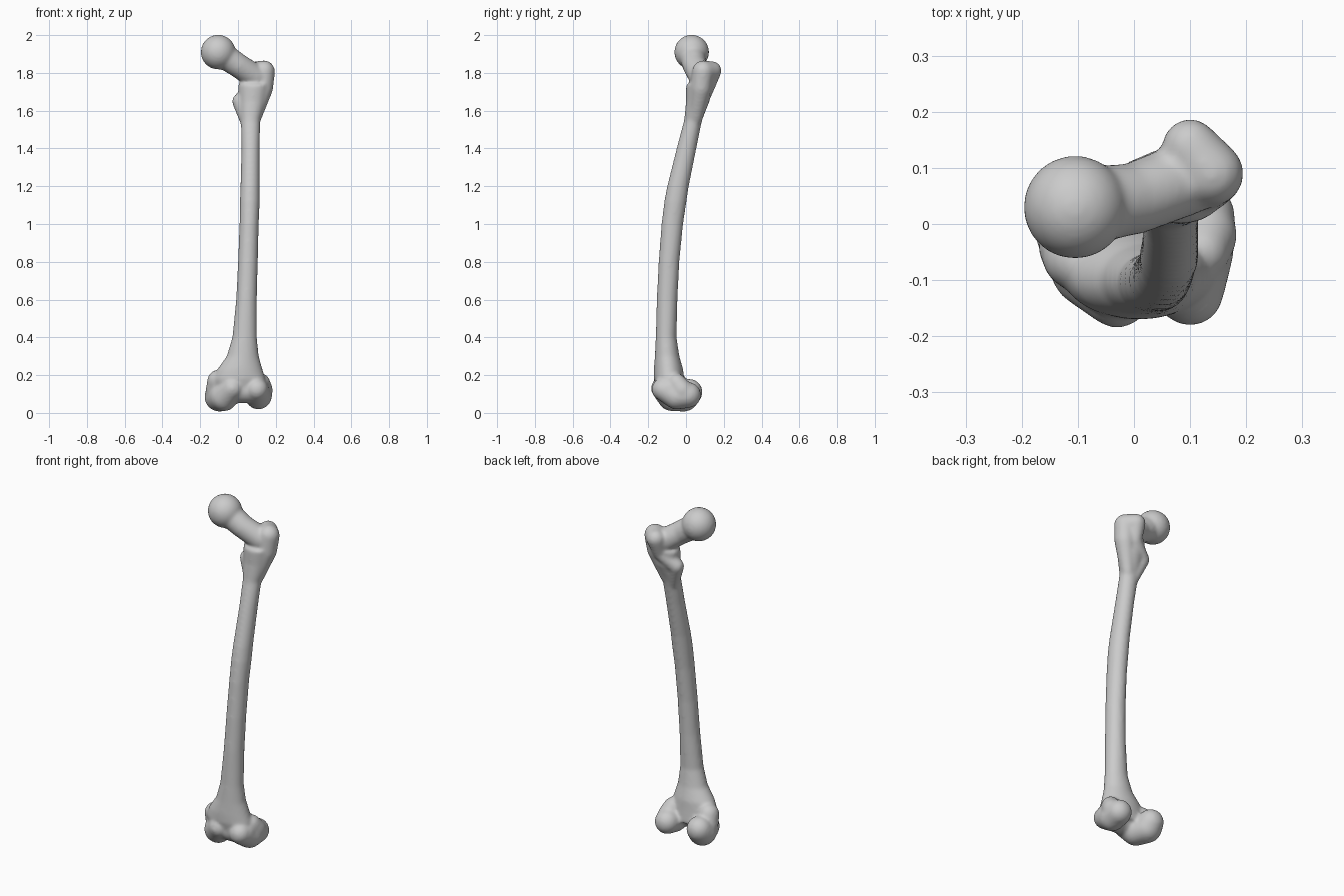
import bpy, bmesh, math
from mathutils import Matrix, Vector

if "Cube" in bpy.data.objects:
    bpy.data.objects.remove(bpy.data.objects["Cube"], do_unlink=True)

bone = bpy.data.materials.new("bone_grey")
bone.use_nodes = True
GREY = (0.6, 0.6, 0.6, 1)
bone.diffuse_color = GREY
bone.node_tree.nodes["Principled BSDF"].inputs["Base Color"].default_value = GREY

bm = bmesh.new()


def ball(x, y, z, r):
    """Add a round knob."""
    bmesh.ops.create_icosphere(bm, subdivisions=4, radius=r,
                               matrix=Matrix.Translation((x, y, z)))


def knob_points(x, y, z, r, rows=12, sides=24):
    """Scatter loose points over a ball."""
    points = []
    for i in range(rows):
        tilt = math.pi * (i + 0.5) / rows
        for j in range(sides):
            turn = math.tau * j / sides
            side = Vector((math.cos(turn), math.sin(turn), 0)) * math.sin(tilt)
            spot = side + Vector((0, 0, math.cos(tilt)))
            points.append(bm.verts.new(Vector((x, y, z)) + spot * r))
    return points


def ridge(*knobs):
    """Add a tapered rounded bar through knobs given as (x, y, z, radius)."""
    for a, b in zip(knobs, knobs[1:]):
        points = knob_points(*a) + knob_points(*b)
        bmesh.ops.convex_hull(bm, input=points)
        spare = [v for v in bm.verts if not v.link_faces]
        bmesh.ops.delete(bm, geom=spare, context="VERTS")


def loft(sections, sides=32):
    """Skin oval rings given as (z, right x, left x, front y, back y)."""
    rings = []
    for z, x0, x1, y0, y1 in sections:
        ring = []
        for i in range(sides):
            a = math.tau * i / sides
            ring.append(bm.verts.new(((x0 + x1) / 2 + (x1 - x0) / 2 * math.cos(a),
                                      (y0 + y1) / 2 + (y1 - y0) / 2 * math.sin(a), z)))
        rings.append(ring)
    for low, high in zip(rings, rings[1:]):
        for i in range(sides):
            j = (i + 1) % sides
            bm.faces.new((low[i], low[j], high[j], high[i]))
    bm.faces.new(rings[0][::-1])
    bm.faces.new(rings[-1])


# Bowed shaft flaring into the knee end
loft([(0.10, -0.12, 0.14, -0.15, 0.00), (0.18, -0.13, 0.145, -0.17, -0.01),
      (0.23, -0.11, 0.13, -0.17, -0.015), (0.30, -0.06, 0.11, -0.165, -0.035),
      (0.40, -0.03, 0.10, -0.16, -0.05), (0.60, -0.01, 0.10, -0.155, -0.045),
      (0.80, 0.00, 0.105, -0.145, -0.035), (1.00, 0.008, 0.11, -0.13, -0.015),
      (1.12, 0.01, 0.115, -0.115, 0.003), (1.20, 0.013, 0.115, -0.10, 0.015),
      (1.40, 0.018, 0.115, -0.05, 0.055), (1.55, 0.015, 0.118, -0.01, 0.085),
      (1.65, 0.005, 0.15, 0.0, 0.125), (1.74, 0.0, 0.17, 0.0, 0.14)])

# Round head and neck
ball(-0.105, 0.03, 1.91, 0.092)
ridge((-0.09, 0.032, 1.90, 0.07), (0.0, 0.045, 1.84, 0.064), (0.09, 0.08, 1.78, 0.066))

# Greater trochanter, rear crest and lesser trochanter
ridge((0.10, 0.138, 1.812, 0.05), (0.138, 0.09, 1.808, 0.058),
      (0.13, 0.08, 1.72, 0.056), (0.085, 0.05, 1.56, 0.038))
ridge((0.10, 0.138, 1.812, 0.05), (0.09, 0.115, 1.72, 0.036),
      (0.01, 0.075, 1.65, 0.042), (0.05, 0.045, 1.52, 0.03))

# Inner condyle and side bump
ridge((-0.03, -0.128, 0.13, 0.058), (-0.075, -0.075, 0.085, 0.076),
      (-0.10, -0.01, 0.085, 0.078), (-0.10, 0.018, 0.11, 0.07))
ridge((-0.105, -0.06, 0.17, 0.058), (-0.115, -0.04, 0.12, 0.056))

# Outer condyle and side bump
ridge((0.10, -0.122, 0.125, 0.06), (0.108, -0.05, 0.088, 0.07),
      (0.113, 0.012, 0.095, 0.068))
ridge((0.12, -0.05, 0.16, 0.05), (0.128, -0.02, 0.12, 0.057))

# Groove floor joining the condyles at the front
ridge((-0.04, -0.09, 0.12, 0.068), (0.10, -0.09, 0.12, 0.068))

mesh = bpy.data.meshes.new("thigh_bone")
bmesh.ops.recalc_face_normals(bm, faces=bm.faces)
bm.to_mesh(mesh)
bm.free()
mesh.materials.append(bone)
obj = bpy.data.objects.new("thigh_bone", mesh)
bpy.context.collection.objects.link(obj)
bpy.context.view_layer.objects.active = obj
obj.select_set(True)

# Fuse the parts into one skin and soften the joins
fuse = obj.modifiers.new("fuse", "REMESH")
fuse.mode = "VOXEL"
fuse.voxel_size = 0.008
soften = obj.modifiers.new("soften", "SMOOTH")
soften.factor = 0.5
soften.iterations = 14
for name in ("fuse", "soften"):
    bpy.ops.object.modifier_apply(modifier=name)
bpy.ops.object.shade_smooth()
